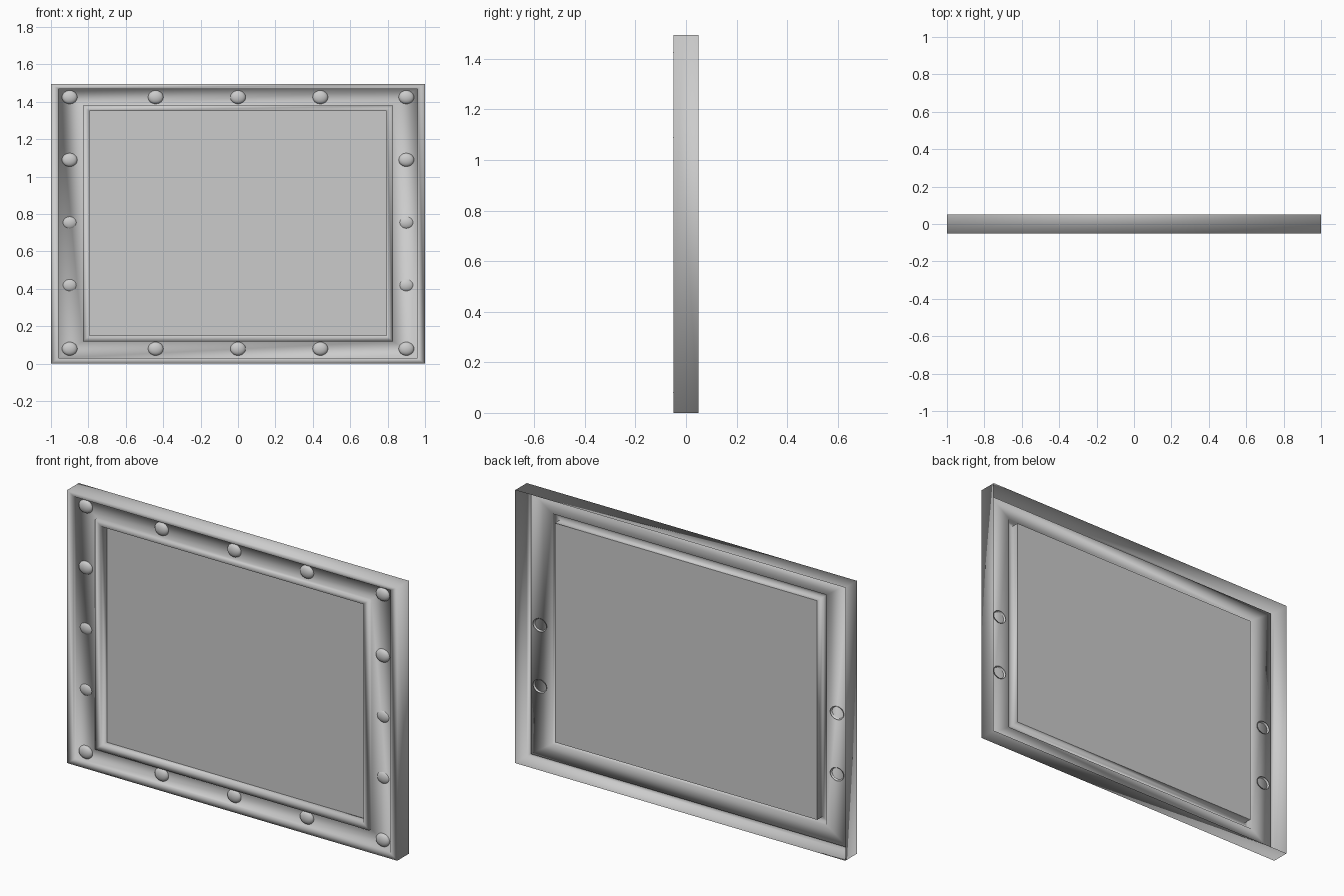
import bpy, bmesh, math

if "Cube" in bpy.data.objects:
    bpy.data.objects.remove(bpy.data.objects["Cube"])

grey = bpy.data.materials.new("light grey")
grey.diffuse_color = (0.6, 0.6, 0.6, 1)
grey.use_nodes = True
grey.node_tree.nodes["Principled BSDF"].inputs["Base Color"].default_value = grey.diffuse_color


def make_object(name, bm, smooth):
    mesh = bpy.data.meshes.new(name)
    bm.to_mesh(mesh)
    bm.free()
    for p in mesh.polygons:
        p.use_smooth = smooth
    mesh.materials.append(grey)
    ob = bpy.data.objects.new(name, mesh)
    bpy.context.collection.objects.link(ob)
    return ob


def rect(bm, hx, z0, z1, y):
    return [bm.verts.new((x, y, z)) for x, z in
            ((-hx, z0), (hx, z0), (hx, z1), (-hx, z1))]


# Frame: thin pressed sheet, nested rectangles (half width, bottom, top, depth)
profile = [
    (1.0, 0.0, 1.495, 0.05),
    (1.0, 0.0, 1.495, -0.05),
    (0.96, 0.03, 1.47, -0.05),
    (0.96, 0.03, 1.47, -0.03),
    (0.83, 0.12, 1.38, -0.03),
    (0.83, 0.12, 1.38, -0.05),
    (0.795, 0.15, 1.35, -0.05),
    (0.795, 0.15, 1.35, 0.0),
]
bm = bmesh.new()
loops = [rect(bm, *p) for p in profile]
for a, b in zip(loops, loops[1:]):
    for i in range(4):
        j = (i + 1) % 4
        bm.faces.new((a[i], a[j], b[j], b[i]))
make_object("frame", bm, True)

# Flat centre panel
bm = bmesh.new()
bm.faces.new(rect(bm, *profile[-1]))
make_object("panel", bm, False)


# Rivet: open-backed dome facing the front
def rivet(x, z, y):
    bm = bmesh.new()
    n, rings = 24, 6
    rows = []
    for k in range(rings):
        t = k / rings * math.pi / 2
        rows.append([bm.verts.new((x + 0.041 * math.cos(t) * math.cos(a),
                                   y - 0.02 * math.sin(t),
                                   z + 0.036 * math.cos(t) * math.sin(a)))
                     for a in (2 * math.pi * i / n for i in range(n))])
    tip = bm.verts.new((x, y - 0.02, z))
    for a, b in zip(rows, rows[1:]):
        for i in range(n):
            j = (i + 1) % n
            bm.faces.new((a[i], a[j], b[j], b[i]))
    for i in range(n):
        bm.faces.new((rows[-1][i], rows[-1][(i + 1) % n], tip))
    make_object("rivet", bm, True)


for z in (0.08, 1.425):
    for x in (-0.9, -0.44, 0, 0.44, 0.9):
        rivet(x, z, -0.0305)
for x in (-0.9, 0.9):
    rivet(x, 1.09, -0.0305)
    for z in (0.42, 0.755):      # these sit deeper and poke out the back
        rivet(x, z, -0.02)
